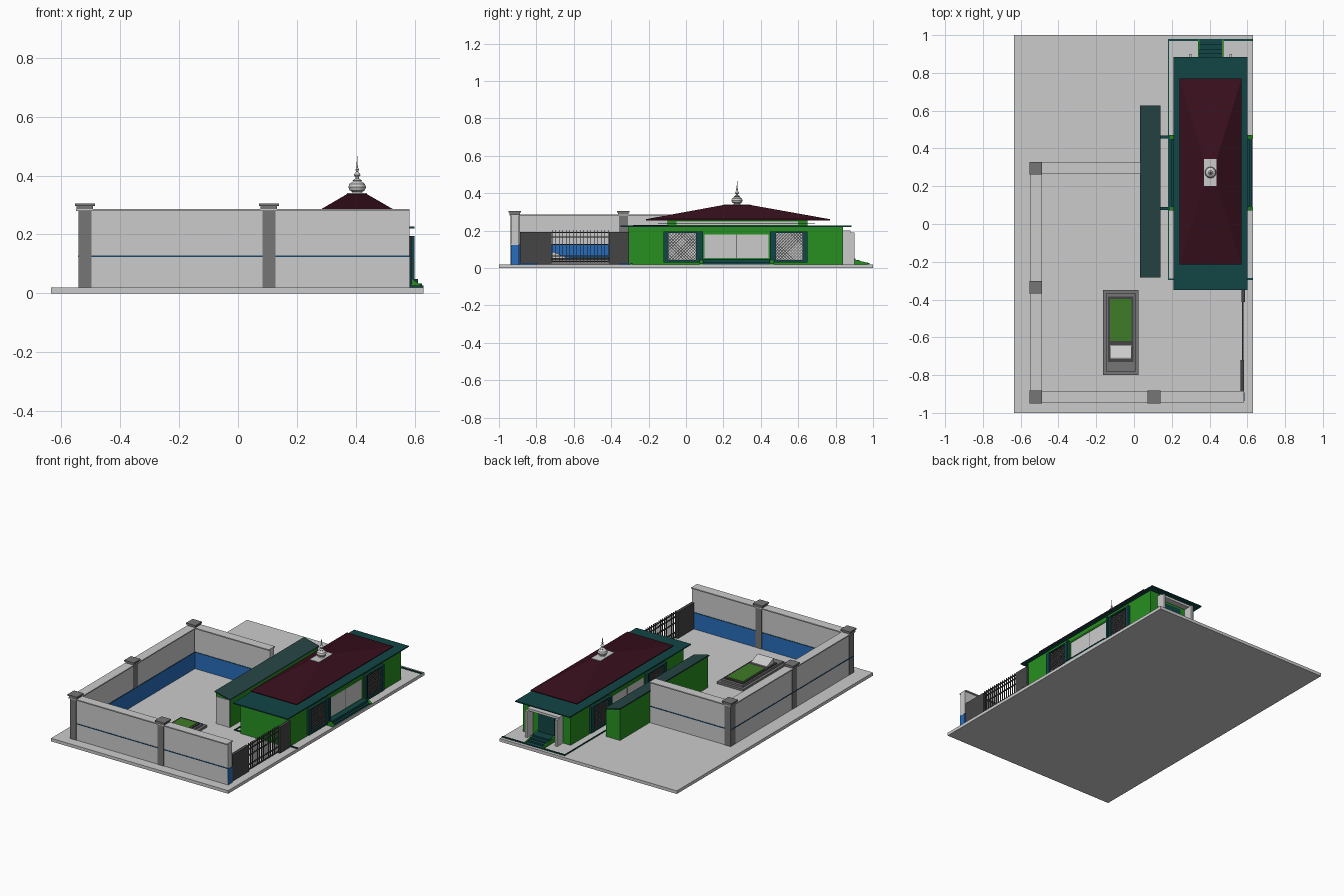
import bpy, bmesh, math
from mathutils import Matrix, Vector

if "Cube" in bpy.data.objects:
    bpy.data.objects.remove(bpy.data.objects["Cube"])

def mat(name, r, g, b):
    m = bpy.data.materials.new(name)
    m.diffuse_color = (r, g, b, 1)
    m.use_nodes = True
    m.node_tree.nodes["Principled BSDF"].inputs["Base Color"].default_value = m.diffuse_color
    return m

GREEN = mat("green", .02, .28, .015)
TEAL = mat("teal", .006, .06, .06)
SLATE = mat("slate", .02, .06, .06)
MAROON = mat("maroon", .04, .005, .012)
BLUE = mat("blue", .02, .15, .5)
NAVY = mat("navy", .01, .06, .14)
DARK = mat("dark_grey", .06, .06, .06)
STONE = mat("stone_grey", .18, .18, .18)
GRASS = mat("grass", .05, .2, .02)
WHITE = mat("white", .6, .6, .6)
CX = .405  # house mirror axis

def finish(name, bm, m=None):
    bmesh.ops.recalc_face_normals(bm, faces=bm.faces)
    me = bpy.data.meshes.new(name)
    bm.to_mesh(me)
    bm.free()
    ob = bpy.data.objects.new(name, me)
    bpy.context.collection.objects.link(ob)
    if m:
        me.materials.append(m)
    return ob

def add_box(bm, x0, x1, y0, y1, z0, z1):
    M = Matrix.Translation(((x0+x1)/2, (y0+y1)/2, (z0+z1)/2)) @ Matrix.Diagonal((x1-x0, y1-y0, z1-z0, 1))
    bmesh.ops.create_cube(bm, size=1, matrix=M)

def boxes(name, m, *bs):
    bm = bmesh.new()
    for b in bs:
        add_box(bm, *b)
    return finish(name, bm, m)

def both(*bs):
    """Repeat boxes mirrored across the house axis."""
    return [*bs, *[(2*CX-b[1], 2*CX-b[0], *b[2:]) for b in bs]]

def prism(name, m, axis, a0, a1, pts):
    """Extrude a profile; axis x: pts are (y,z), axis y: pts are (x,z)."""
    bm = bmesh.new()
    P = (lambda a, p: (a, *p)) if axis == 'x' else (lambda a, p: (p[0], a, p[1]))
    f = bm.faces.new([bm.verts.new(P(a0, p)) for p in pts])
    ext = bmesh.ops.extrude_face_region(bm, geom=[f])["geom"]
    d = Vector((a1-a0, 0, 0)) if axis == 'x' else Vector((0, a1-a0, 0))
    bmesh.ops.translate(bm, vec=d, verts=[v for v in ext if isinstance(v, bmesh.types.BMVert)])
    return finish(name, bm, m)

boxes("ground_slab", None, (-.635, .63, -1, 1, 0, .02))

# Compound walls
def wall_runs(w, z0, z1):
    h = w/2
    return [(-.52-h, .583, -.915-h, -.915+h, z0, z1),
            (-.52-h, -.52+h, -.915+h, .295-h, z0, z1),
            (-.52-h, .035, .295-h, .295+h, z0, z1)]
boxes("compound_wall", None, *wall_runs(.042, .02, .28))
boxes("wall_coping", None, *wall_runs(.06, .28, .287))
boxes("wall_trim", NAVY, *wall_runs(.046, .123, .129))
boxes("wall_dado", BLUE,
      (-.499, .584, -.8945, -.8925, .02, .123), (-.4995, -.4975, -.893, .273, .02, .123),
      (-.499, .035, .2725, .2745, .02, .123), (.582, .585, -.936, -.894, .02, .123))
posts = [(-.52, -.915), (-.52, -.335), (-.52, .295), (.105, -.915)]
boxes("wall_pillars", STONE, *[(x-.022, x+.022, y-.024, y+.024, .02, .295) for x, y in posts])
boxes("pillar_caps", STONE, *[(x-s, x+s, y-s, y+s, a, b) for x, y in posts
                              for s, a, b in ((.028, .287, .296), (.034, .296, .305))])

# Gate
boxes("gate_panels", DARK, (.563, .583, -.888, -.72, .025, .193), (.57, .588, -.412, -.305, .025, .193))
bars = [(.574, .579, y-.002, y+.002, .03, .203) for y in [-.715+.0187*i for i in range(17)]]
rails = [(.573, .58, -.72, -.412, z-.003, z+.003) for z in (.035, .065, .125, .165, .19)]
boxes("gate_grille", DARK, *bars, *rails)

# Raised garden bed with sloped headstone
boxes("bed_base", STONE, (-.165, .025, -.8, -.35, .02, .034), (-.148, .008, -.782, -.368, .034, .046))
boxes("bed_rim", DARK, (-.138, -.002, -.73, -.385, .046, .053))
boxes("bed_grass", GRASS, (-.128, -.014, -.62, -.398, .053, .056))
prism("headstone", WHITE, 'x', -.128, -.014, [(-.715, .05), (-.715, .085), (-.705, .085), (-.643, .058), (-.643, .05)])

# Side annex with pitched top
prism("annex", GREEN, 'y', -.275, .62, [(.037, .02), (.037, .221), (.138, .196), (.138, .02)])
prism("annex_roof", SLATE, 'y', -.283, .627, [(.032, .222), (.032, .23), (.141, .203), (.141, .195)])
boxes("annex_end_panel", None, (.04, .136, -.279, -.275, .02, .195))

# House body and flat eaves slab
boxes("house_body", GREEN, (.235, .575, -.31, .84, .02, .22))
boxes("eaves_slab", TEAL, (.21, .6, -.35, .885, .22, .227))
boxes("clerestory", GREEN, (.275, .535, -.1, .65, .227, .257))
boxes("clerestory_glass", WHITE, *both((.535, .537, -.05, .6, .231, .25)))
boxes("clerestory_ledge", TEAL, (.262, .548, -.15, .69, .239, .242))

# Hipped upper roof with flat crown
bm = bmesh.new()
def ring(x0, x1, y0, y1, z):
    return [bm.verts.new(p) for p in ((x0, y0, z), (x1, y0, z), (x1, y1, z), (x0, y1, z))]
r = [ring(.24, .57, -.215, .77, .255), ring(.24, .57, -.215, .77, .261), ring(.37, .438, .2, .345, .337)]
for a, b in zip(r, r[1:]):
    for i in range(4):
        bm.faces.new((a[i], a[(i+1) % 4], b[(i+1) % 4], b[i]))
bm.faces.new(r[0][::-1])
bm.faces.new(r[-1])
finish("upper_roof", bm, MAROON)
boxes("roof_crown", None, (.37, .438, .2, .345, .336, .34))

# Turned finial
prof = [(0, .34), (.02, .34), (.016, .344), (.026, .35), (.03, .361), (.026, .372), (.013, .381), (.016, .384),
        (.006, .39), (.006, .395), (.012, .402), (.006, .41), (.003, .414), (.006, .42), (.002, .43), (.001, .465), (0, .466)]
bm = bmesh.new()
vs = [bm.verts.new((CX+x, .273, z)) for x, z in prof]
es = [bm.edges.new(e) for e in zip(vs, vs[1:])]
bmesh.ops.spin(bm, geom=vs+es, cent=(CX, .273, 0), axis=(0, 0, 1), angle=2*math.pi, steps=20)
bmesh.ops.remove_doubles(bm, verts=bm.verts, dist=.0002)
fin = finish("finial", bm)
bpy.context.view_layer.objects.active = fin
fin.select_set(True)
bpy.ops.object.shade_smooth_by_angle()

# Lattice windows and central glazing on both long sides
frames, panes, lat = [], [], bmesh.new()
for y0, y1 in ((-.12, .08), (.455, .65)):
    frames += [(.575, .592, y0, y0+.026, .03, .195), (.575, .592, y1-.026, y1, .03, .195),
               (.575, .592, y0, y1, .187, .195), (.575, .592, y0, y1, .03, .042)]
    panes.append((.574, .577, y0+.026, y1-.026, .042, .187))
    w, h = y1-y0-.052, .145
    for sx in (.582, 2*CX-.582):
        n = 9
        for s in (1, -1):
            for i in range(-n+1, n):
                # clip each diagonal strip to the window opening
                t0, c = w/n*1.0, i*w/n
                u0, u1 = max(0, c), min(w, c+h)
                if u1-u0 < .01:
                    continue
                L, mid = (u1-u0)*math.sqrt(2), (u0+u1)/2
                yy = mid if s == 1 else w-mid
                M = (Matrix.Translation((sx, y0+.026+yy, .042+mid-c)) @ Matrix.Rotation(s*math.pi/4, 4, 'X')
                     @ Matrix.Diagonal((.004, L, .003, 1)))
                bmesh.ops.create_cube(lat, size=1, matrix=M)
finish("window_lattice", lat, DARK)
boxes("window_frames", TEAL, *both(*frames))
boxes("window_backing", WHITE, *both(*panes))
boxes("central_glazing", WHITE, *both((.574, .579, .1, .268, .055, .18), (.574, .579, .272, .44, .055, .18)))
boxes("glazing_surround", GREEN, *both((.575, .583, .085, .1, .05, .19), (.575, .583, .44, .455, .05, .19),
                                       (.575, .583, .085, .455, .18, .19)))
boxes("glazing_mullion", STONE, *both((.575, .581, .268, .272, .055, .18)))

# Side steps, cheeks and door posts
boxes("side_steps", TEAL, *both((.575, .612, .09, .45, .02, .048), (.612, .625, .09, .45, .02, .033)))
boxes("door_posts", TEAL, *both((.575, .6, .076, .09, .02, .195), (.575, .6, .45, .464, .02, .195)))
for n, (y0, y1) in enumerate(((.072, .09), (.45, .47))):
    for x, s in ((CX+.17, 1), (CX-.17, -1)):
        prism("side_cheek", GREEN, 'y', y0, y1, [(x, .02), (x, .055), (x+s*.025, .043), (x+s*.053, .024), (x+s*.053, .02)])
boxes("path_kerbs", TEAL, (.138, .235, .073, .09, .02, .03), (.138, .235, .452, .469, .02, .03))

# Rear porch
boxes("porch_fins", WHITE, *both((.505, .52, .84, .9, .02, .19)))
boxes("porch_lintel", WHITE, (.29, .52, .84, .88, .185, .2))
boxes("rear_door", TEAL, (.345, .465, .838, .846, .045, .17))
boxes("rear_steps", TEAL, *[(.345, .465, .84, .905+.022*i, .02, .052-.009*i) for i in range(4)])
for x in (.338, .465):
    prism("rear_cheek", GREEN, 'x', x, x+.008, [(.84, .02), (.84, .055), (.9, .044), (.978, .027), (.978, .02)])

# Low border around the house
boxes("house_border", TEAL, (.18, .63, .97, .98, .02, .026), (.18, .186, -.29, .97, .02, .026),
      (.18, .235, -.296, -.288, .02, .026), (.575, .63, -.296, -.286, .02, .026))
